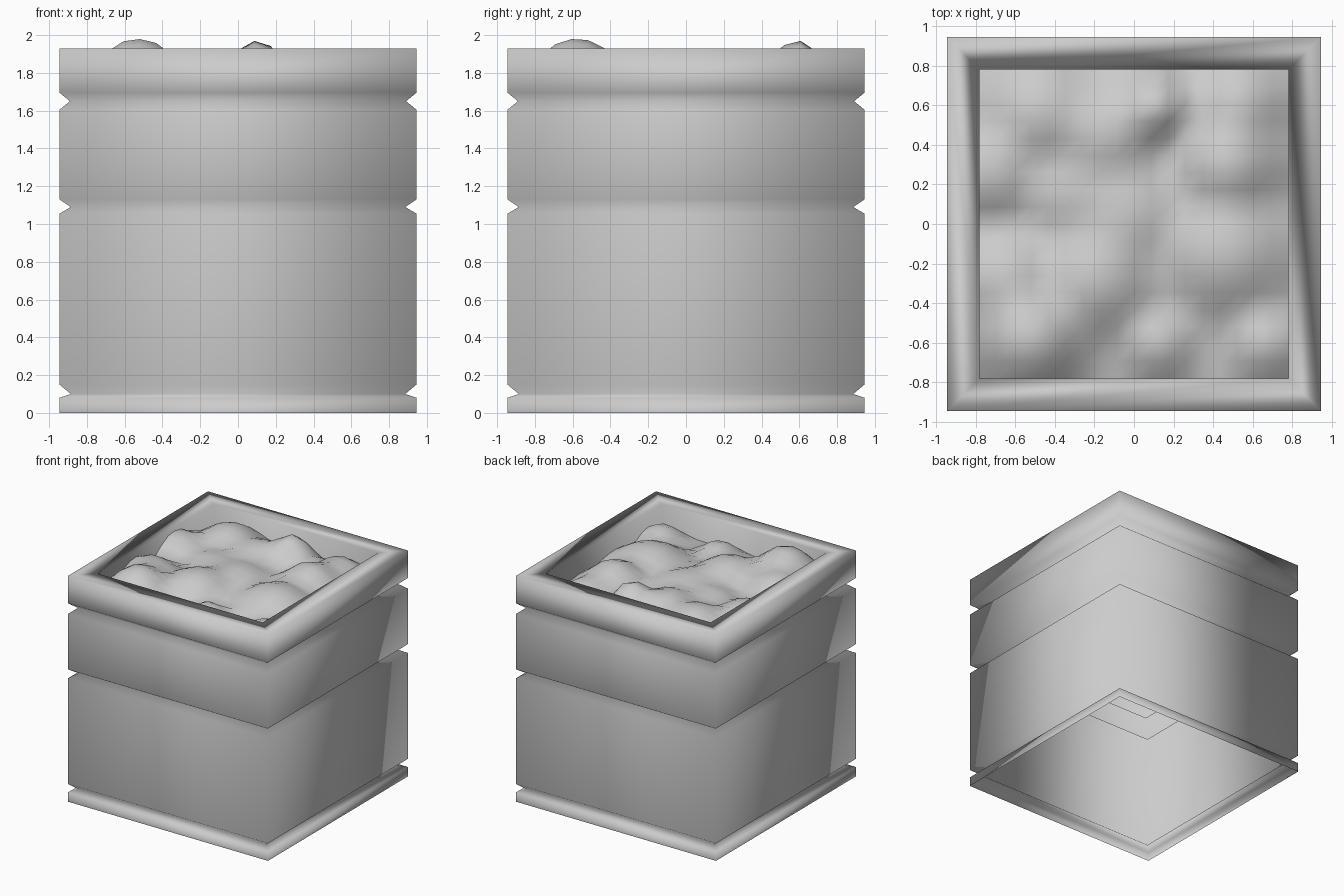
import bpy, bmesh, math


def finish(name, bm):
    for f in bm.faces:
        f.smooth = True
    me = bpy.data.meshes.new(name)
    bm.to_mesh(me)
    bm.free()
    ob = bpy.data.objects.new(name, me)
    bpy.context.collection.objects.link(ob)
    return ob


# Square planter shell: (half width, height) from open bottom, over the flat rim, down the inside
profile = [
    (0.945, 0.0), (0.945, 0.08), (0.885, 0.10), (0.945, 0.15),
    (0.945, 1.055), (0.885, 1.09), (0.945, 1.13),
    (0.945, 1.605), (0.89, 1.65), (0.945, 1.695),
    (0.945, 1.93), (0.78, 1.93), (0.78, 1.20),
]
bm = bmesh.new()
rings = [[bm.verts.new((sx * h, sy * h, z))
          for sx, sy in ((-1, -1), (1, -1), (1, 1), (-1, 1))]
         for h, z in profile]
for lower, upper in zip(rings, rings[1:]):
    for i in range(4):
        j = (i + 1) % 4
        bm.faces.new((lower[i], lower[j], upper[j], upper[i]))
box = finish("planter_box", bm)
box.modifiers.new("soft_shading", "WEIGHTED_NORMAL")

# Lumpy soil: broad mounds (x, y, height, radius) blended over a base level
mounds = [
    (-0.53, -0.58, 0.27, 0.27), (-0.20, -0.28, 0.21, 0.30),
    (0.10, 0.59, 0.26, 0.18), (0.47, 0.30, 0.22, 0.26),
    (-0.14, 0.45, 0.19, 0.28), (-0.74, 0.25, 0.19, 0.26),
    (-0.48, 0.56, 0.20, 0.28), (0.45, -0.15, 0.20, 0.32),
    (0.12, -0.60, 0.14, 0.17), (0.66, -0.60, 0.14, 0.17),
    (0.52, 0.60, 0.17, 0.22), (-0.05, 0.05, 0.17, 0.30),
    (-0.65, -0.28, 0.20, 0.26), (-0.35, 0.15, 0.15, 0.25),
]
bm = bmesh.new()
bmesh.ops.create_grid(bm, x_segments=18, y_segments=18, size=0.78)
for v in bm.verts:
    lumps = (h * math.exp(-(math.hypot(v.co.x - x, v.co.y - y) / r) ** 2.5)
             for x, y, h, r in mounds)
    v.co.z = 1.71 + sum(k ** 4 for k in lumps) ** 0.25
finish("soil", bm)
